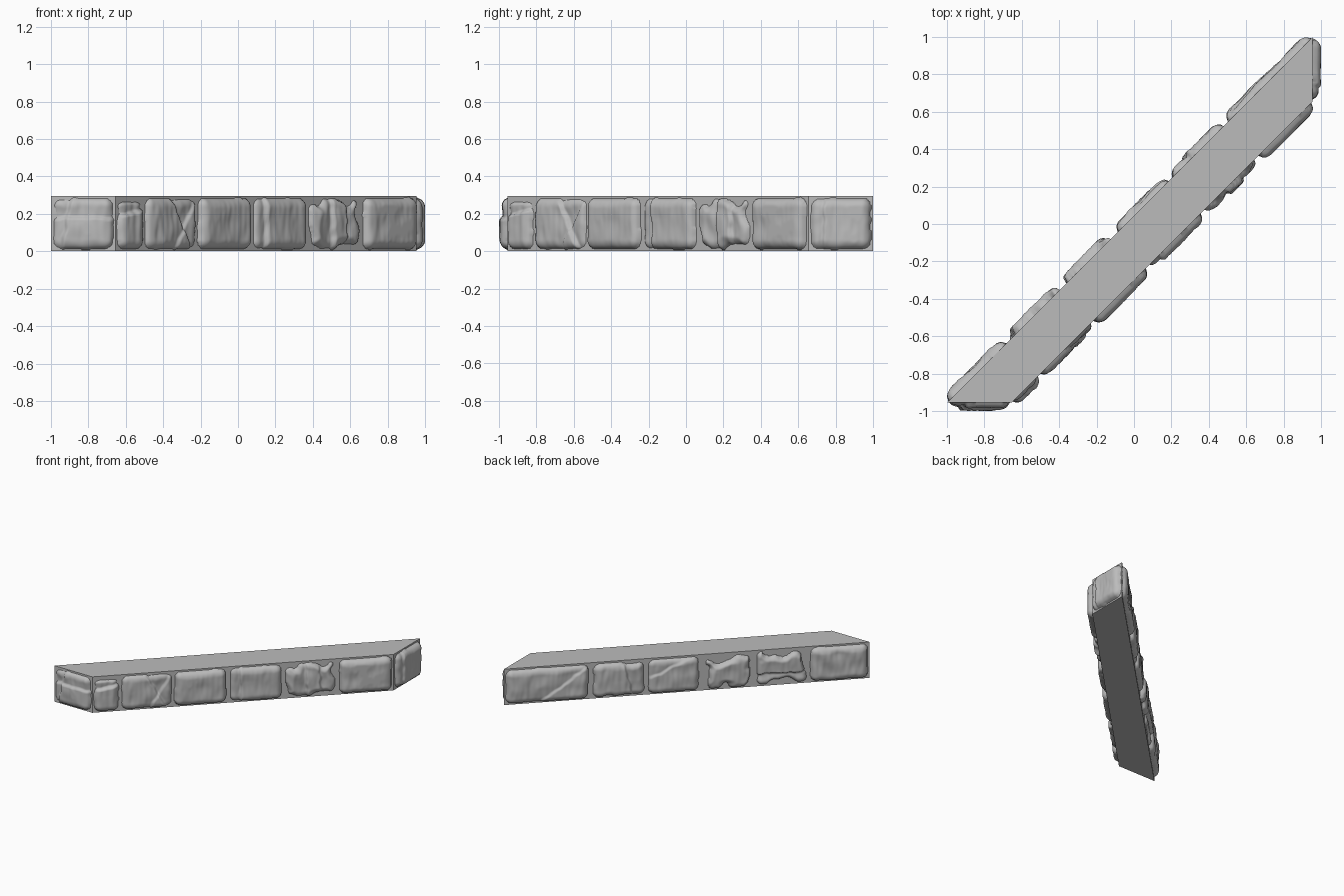
import bpy
import bmesh
import math
from mathutils import Vector, noise

HEIGHT = 0.295
if "Cube" in bpy.data.objects:
    bpy.data.objects.remove(bpy.data.objects["Cube"])


def material(name, value):
    mat = bpy.data.materials.new(name)
    mat.use_nodes = True
    colour = (value, value, value, 1)
    mat.diffuse_color = colour
    mat.node_tree.nodes["Principled BSDF"].inputs["Base Color"].default_value = colour
    return mat


STONE = material("stone grey", 0.5)


def finish(name, bm):
    mesh = bpy.data.meshes.new(name)
    bm.to_mesh(mesh)
    bm.free()
    mesh.materials.append(STONE)
    obj = bpy.data.objects.new(name, mesh)
    bpy.context.collection.objects.link(obj)
    return obj


def smoothstep(t):
    t = max(0.0, min(1.0, t))
    return t * t * (3 - 2 * t)


# Mortar core: a slanted four-sided prism
A, B = Vector((-1, -0.955, 0)), Vector((-0.655, -0.955, 0))
C, D = Vector((0.955, 0.655, 0)), Vector((0.955, 1.0, 0))
bm = bmesh.new()
base = bm.faces.new([bm.verts.new(p) for p in (A, B, C, D)])
top = bmesh.ops.extrude_face_region(bm, geom=[base])
bmesh.ops.translate(bm, vec=(0, 0, HEIGHT),
                    verts=[g for g in top["geom"] if isinstance(g, bmesh.types.BMVert)])
bmesh.ops.recalc_face_normals(bm, faces=bm.faces)
finish("mortar_core", bm)


def stone(name, start, end, depth=0.04, rough=0.0, cuts=(), seed=0):
    """Rounded, hewn stone bulging from a wall face; each cut lowers one side of a line."""
    along = (end - start).normalized()
    out = along.cross(Vector((0, 0, 1)))
    length = (end - start).length
    nu, nv = int(length / 0.008), 36
    half_u, half_v, corner = length / 2 - 0.004, HEIGHT / 2 - 0.008, 0.05
    shift = Vector((seed * 7.3, seed * 3.1, seed * 1.7))

    def relief(u, v):
        p = Vector((u, v, 0)) + shift
        # distance inside a wobbly rounded outline
        qu = abs(u) - half_u + corner
        qv = abs(v) - half_v + corner
        gap = Vector((max(qu, 0), max(qv, 0))).length + min(max(qu, qv), 0) - corner
        inside = -gap - 0.006 * (1 + noise.noise(p * 14)) * 0.7
        if rough:
            inside -= rough * max(0, noise.noise(p * 9) + 0.25)
        if inside <= 0:
            return -0.006
        edge = min(inside / 0.05, 1)
        h = depth * math.sqrt(1 - (1 - edge) ** 2)
        # broad hollows and upright chisel marks
        h += edge * (0.009 * noise.noise(p * 9) + 0.004 * noise.noise(Vector((u * 34, v * 10, seed))))
        for cu, cv, angle, drop in cuts:
            side = (u - cu) * math.cos(angle) + (v - cv) * math.sin(angle)
            side += 0.012 * noise.noise(p * 18)
            h -= drop * smoothstep(side / 0.018) * (1 - 0.6 * smoothstep(side / 0.12))
        return min(max(h, -0.006), 0.044)

    bm = bmesh.new()
    rows = []
    for j in range(nv + 1):
        v = (j / nv - 0.5) * (HEIGHT - 0.006)
        row = []
        for i in range(nu + 1):
            u = (i / nu - 0.5) * length
            spot = start + along * (u + length / 2) + out * relief(u, v)
            row.append(bm.verts.new(spot + Vector((0, 0, v + HEIGHT / 2))))
        rows.append(row)
    for low, high in zip(rows, rows[1:]):
        for i in range(nu):
            bm.faces.new((low[i], low[i + 1], high[i + 1], high[i]))
    # leave out the parts sunk into the mortar
    sunk = [f for f in bm.faces
            if all((x.co - start).dot(out) < -0.0055 for x in f.verts)]
    bmesh.ops.delete(bm, geom=sunk, context="FACES")
    for f in bm.faces:
        f.smooth = True
    return finish(name, bm)


def course(name, start, end, stones):
    """Row of stones; each entry is from x, to x, depth, roughness, cuts."""
    for n, (x0, x1, depth, rough, cuts) in enumerate(stones):
        a = start.lerp(end, (x0 - start.x) / (end.x - start.x))
        b = start.lerp(end, (x1 - start.x) / (end.x - start.x))
        stone(f"{name}_stone_{n + 1}", a, b, depth, rough, cuts, n + len(name))


UP = math.pi / 2
# Long front row
course("front_row", B, C, [
    (-0.65, -0.51, 0.036, 0, [(0, 0.05, UP + 0.2, 0.025), (0, 0.1, UP, 0.015)]),
    (-0.505, -0.225, 0.036, 0, [(0.06, 0, 0.5, 0.022), (0.1, -0.02, 2.6, 0.012)]),
    (-0.22, 0.065, 0.04, 0, []),
    (0.075, 0.36, 0.038, 0, [(-0.11, 0, math.pi, 0.02)]),
    (0.37, 0.65, 0.042, 0.05, [(-0.02, 0, math.pi, 0.022), (0.06, 0, 0, 0.02)]),
    (0.66, 0.95, 0.042, 0, []),
])
# Long back row
course("back_row", D, A, [
    (0.95, 0.5, 0.04, 0, [(0.1, -0.03, 2.2, 0.012)]),
    (0.485, 0.2, 0.04, 0.02, [(0.06, 0, 0.2, 0.02)]),
    (0.19, -0.09, 0.036, 0, [(-0.02, 0.06, 2, 0.012)]),
    (-0.1, -0.38, 0.042, 0.09, []),
    (-0.39, -0.67, 0.042, 0.09, [(0, -0.03, -UP, 0.025)]),
    (-0.68, -0.995, 0.038, 0, []),
])
# Single stones on the two short ends
stone("front_end_stone", A + Vector((0.005, 0, 0)), B - Vector((0.005, 0, 0)), 0.038, 0,
      [(-0.08, 0, math.pi - 0.2, 0.02), (0, 0.02, UP, 0.016)], 3)
stone("side_end_stone", C + Vector((0, 0.005, 0)), D - Vector((0, 0.005, 0)), 0.042, 0,
      [(-0.08, 0, math.pi, 0.014)], 5)
